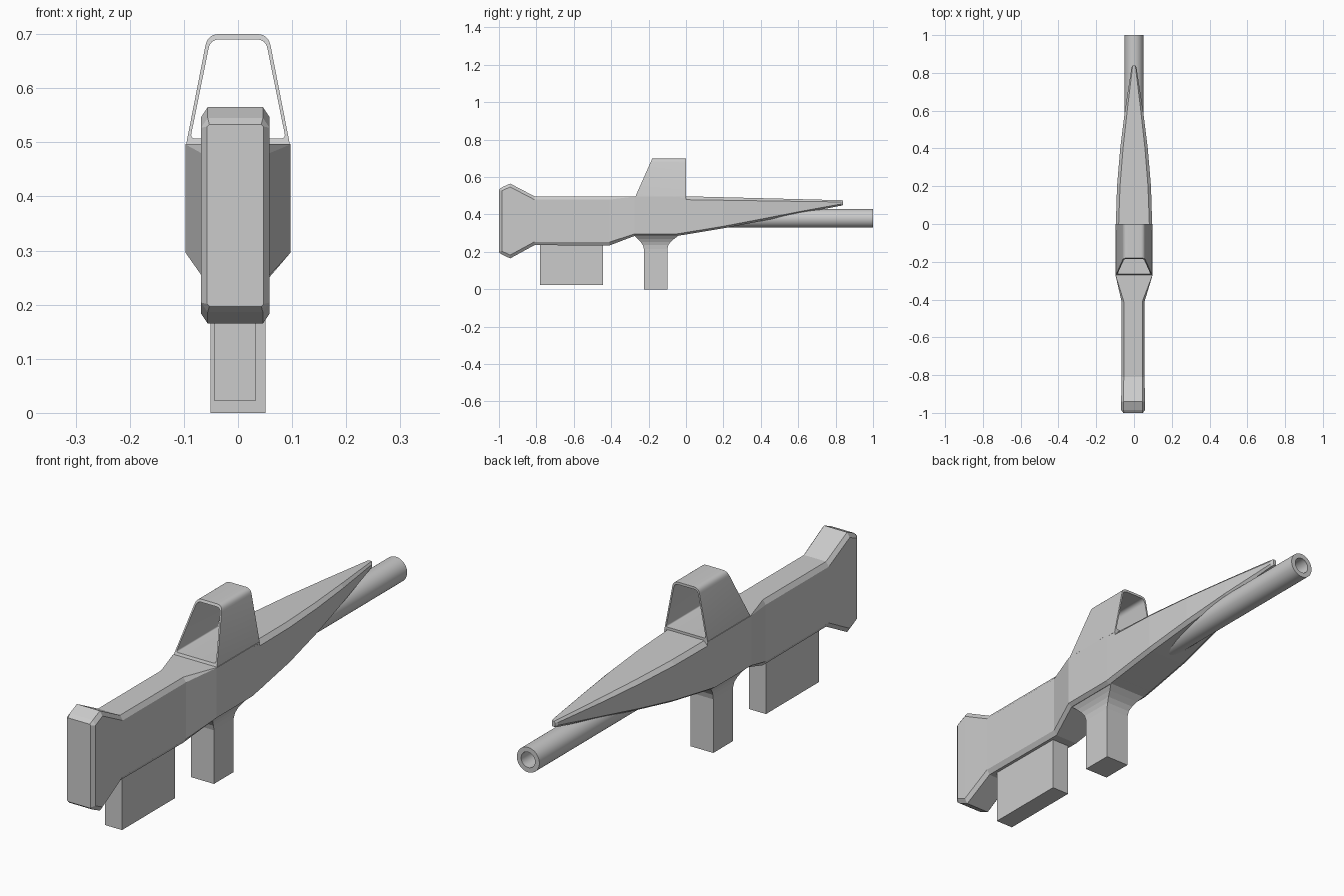
import bpy, bmesh
from math import pi, sin, cos
from mathutils import Vector

if "Cube" in bpy.data.objects:
    bpy.data.objects.remove(bpy.data.objects["Cube"])


def make(name, rings, caps=True, closed=False, smooth=False):
    """Skin a list of equal-length point loops into one object."""
    bm = bmesh.new()
    loops = [[bm.verts.new(p) for p in r] for r in rings]
    pairs = list(zip(loops, loops[1:]))
    if closed:
        pairs.append((loops[-1], loops[0]))
    n = len(loops[0])
    for a, b in pairs:
        for i in range(n):
            j = (i + 1) % n
            bm.faces.new((a[i], a[j], b[j], b[i]))
    if caps and not closed:
        bm.faces.new(loops[0])
        bm.faces.new(loops[-1])
    bmesh.ops.recalc_face_normals(bm, faces=bm.faces)
    me = bpy.data.meshes.new(name)
    bm.to_mesh(me)
    bm.free()
    ob = bpy.data.objects.new(name, me)
    bpy.context.collection.objects.link(ob)
    if smooth:
        bpy.ops.object.select_all(action='DESELECT')
        bpy.context.view_layer.objects.active = ob
        ob.select_set(True)
        bpy.ops.object.shade_smooth_by_angle(angle=0.6)
    return ob


def section(y, cx, w, zb, zt, top, bot):
    """Chamfered box section; top and bot are (x, z) chamfer sizes."""
    tx, tz = top
    bx, bz = bot
    right = [(w - bx, zb), (w, zb + bz), (w, zt - tz), (w - tx, zt)]
    pts = right + [(-x, z) for x, z in reversed(right)]
    return [(cx + x, y, z) for x, z in pts]


# Body: stock, receiver and tapering nose
c = (0.012, 0.018)
n = (0.001, 0.001)
b = (0.015, 0.011)
stations = [
    (-1.0, -.005, .052, .197, .533, (.004, .004), (.004, .004)),
    (-.985, -.005, .063, .186, .545, c, c),
    (-.94, -.005, .063, .165, .565, c, c),
    (-.81, -.005, .061, .236, .497, c, c),
    (-.41, -.005, .061, .234, .497, c, c),
    (-.275, 0, .097, .285, .497, n, b),
    (-.05, 0, .097, .285, .497, n, b),
    (0, 0, .096, .293, .497, n, b),
    (.001, 0, .096, .293, .497, (.015, .018), b),
    (.2, 0, .09, .326, .492, (.016, .016), b),
    (.4, 0, .073, .364, .487, (.015, .014), b),
    (.6, 0, .048, .403, .482, (.012, .012), b),
    (.83, 0, .013, .447, .476, (.005, .009), (.005, .009)),
    (.84, 0, .007, .451, .474, (.003, .006), (.003, .006)),
]
make("body", [section(*s) for s in stations])


# Sight hood: hollow rounded frame with a raked front edge
def rounded(corners, radii, steps=6):
    out = []
    k = len(corners)
    for i, r in enumerate(radii):
        p = Vector(corners[i])
        a = p + (Vector(corners[i - 1]) - p).normalized() * r
        d = p + (Vector(corners[(i + 1) % k]) - p).normalized() * r
        for s in range(steps + 1):
            t = s / steps
            out.append(a * (1 - t) ** 2 + p * 2 * t * (1 - t) + d * t * t)
    return out


def trapezoid(wb, wt, zb, zt, rb, rt):
    return rounded([(-wb, zb), (wb, zb), (wt, zt), (-wt, zt)], [rb, rb, rt, rt])


def rake(z):
    return -.27 + .09 * (z - .497) / .203


outer = trapezoid(.097, .056, .49, .70, .001, .022)
inner = trapezoid(.088, .051, .507, .69, .009, .017)
make("sight_hood", [
    [(p.x, rake(p.y), p.y) for p in outer],
    [(p.x, 0, p.y) for p in outer],
    [(p.x, 0, p.y) for p in inner],
    [(p.x, rake(p.y), p.y) for p in inner],
], closed=True, smooth=True)


# Barrel: open tube
def circle(r, y, k=40):
    return [(r * cos(2 * pi * i / k), y, .379 + r * sin(2 * pi * i / k))
            for i in range(k)]


make("barrel", [circle(.05, .12), circle(.05, 1), circle(.031, 1),
                circle(.031, .12)], closed=True, smooth=True)


# Grip with flared root, and magazine
def slab(x0, x1, y0, y1, z):
    return [(x0, y0, z), (x1, y0, z), (x1, y1, z), (x0, y1, z)]


grip = [(.051, -.225, -.10, 0), (.051, -.225, -.10, .215),
        (.053, -.231, -.094, .236), (.059, -.243, -.082, .254),
        (.068, -.258, -.063, .270), (.082, -.277, -.04, .287),
        (.082, -.277, -.04, .31)]
make("grip", [slab(-w, w, y0, y1, z) for w, y0, y1, z in grip])
make("magazine", [slab(-.043, .032, -.78, -.445, z) for z in (.022, .26)])
